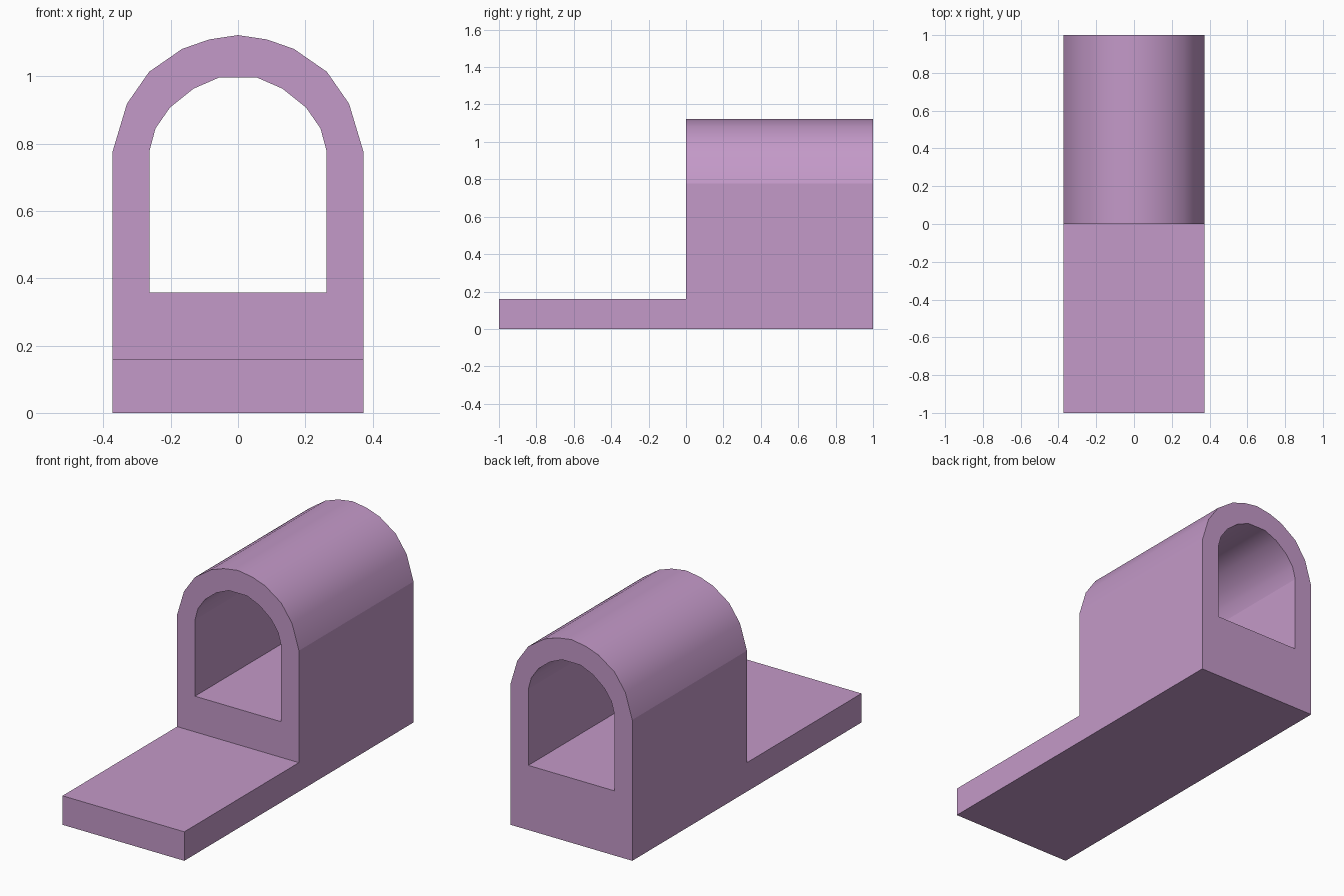
import bpy, bmesh

if "Cube" in bpy.data.objects:
    bpy.data.objects.remove(bpy.data.objects["Cube"])

W, STEP = 0.372, 0.16
# right half of the outer arch (starting at the slab level) and of the opening
outer_half = [(W, STEP), (W, 0.778), (0.33, 0.918), (0.264, 1.013),
              (0.166, 1.081), (0.086, 1.109), (0, 1.122)]
inner_half = [(0.263, 0.357), (0.263, 0.778), (0.245, 0.845), (0.202, 0.907),
              (0.132, 0.963), (0.056, 0.996)]


def mirrored(half):
    return half + [(-x, z) for x, z in reversed(half) if x > 0]


bm = bmesh.new()


def loop(points):
    verts = [bm.verts.new((x, 0, z)) for x, z in points]
    edges = [bm.edges.new((verts[i - 1], verts[i])) for i in range(len(verts))]
    return verts, edges


def extrude(faces, y):
    res = bmesh.ops.extrude_face_region(bm, geom=faces)
    verts = [g for g in res["geom"] if isinstance(g, bmesh.types.BMVert)]
    bmesh.ops.translate(bm, vec=(0, y, 0), verts=verts)


# arch cross-section with its opening, sitting on a low base strip
outer, outer_edges = loop(mirrored(outer_half))
inner, inner_edges = loop(mirrored(inner_half))
bmesh.ops.triangle_fill(bm, use_beauty=True, use_dissolve=False,
                        normal=(0, -1, 0), edges=outer_edges + inner_edges)
foot = [bm.verts.new((x, 0, 0)) for x in (-W, W)]
base = bm.faces.new((foot[0], foot[1], outer[0], outer[-1]))

# tunnel goes back, the slab comes forward from the base strip
extrude(bm.faces[:], 1)
bm.faces.ensure_lookup_table()
front = [f for f in bm.faces if all(abs(v.co.y) < 1e-6 and v.co.z < STEP + 1e-4
                                    for v in f.verts)]
extrude(front, -1)
bmesh.ops.recalc_face_normals(bm, faces=bm.faces[:])

# only the vault, inside and outside, is smooth
for f in bm.faces:
    f.smooth = f.calc_center_median().z > 0.78 and abs(f.normal.y) < 0.5

mesh = bpy.data.meshes.new("tunnel_block")
bm.to_mesh(mesh)
bm.free()
block = bpy.data.objects.new("tunnel_block", mesh)
bpy.context.collection.objects.link(block)
for e in mesh.edges:
    a, b = (mesh.vertices[i].co for i in e.vertices)
    # rims where the vault meets the end faces stay crisp
    e.use_edge_sharp = abs(a.y - b.y) < 1e-5

mat = bpy.data.materials.new("mauve")
mat.diffuse_color = (0.55, 0.32, 0.58, 1)
mat.use_nodes = True
mat.node_tree.nodes["Principled BSDF"].inputs["Base Color"].default_value = mat.diffuse_color
mesh.materials.append(mat)
